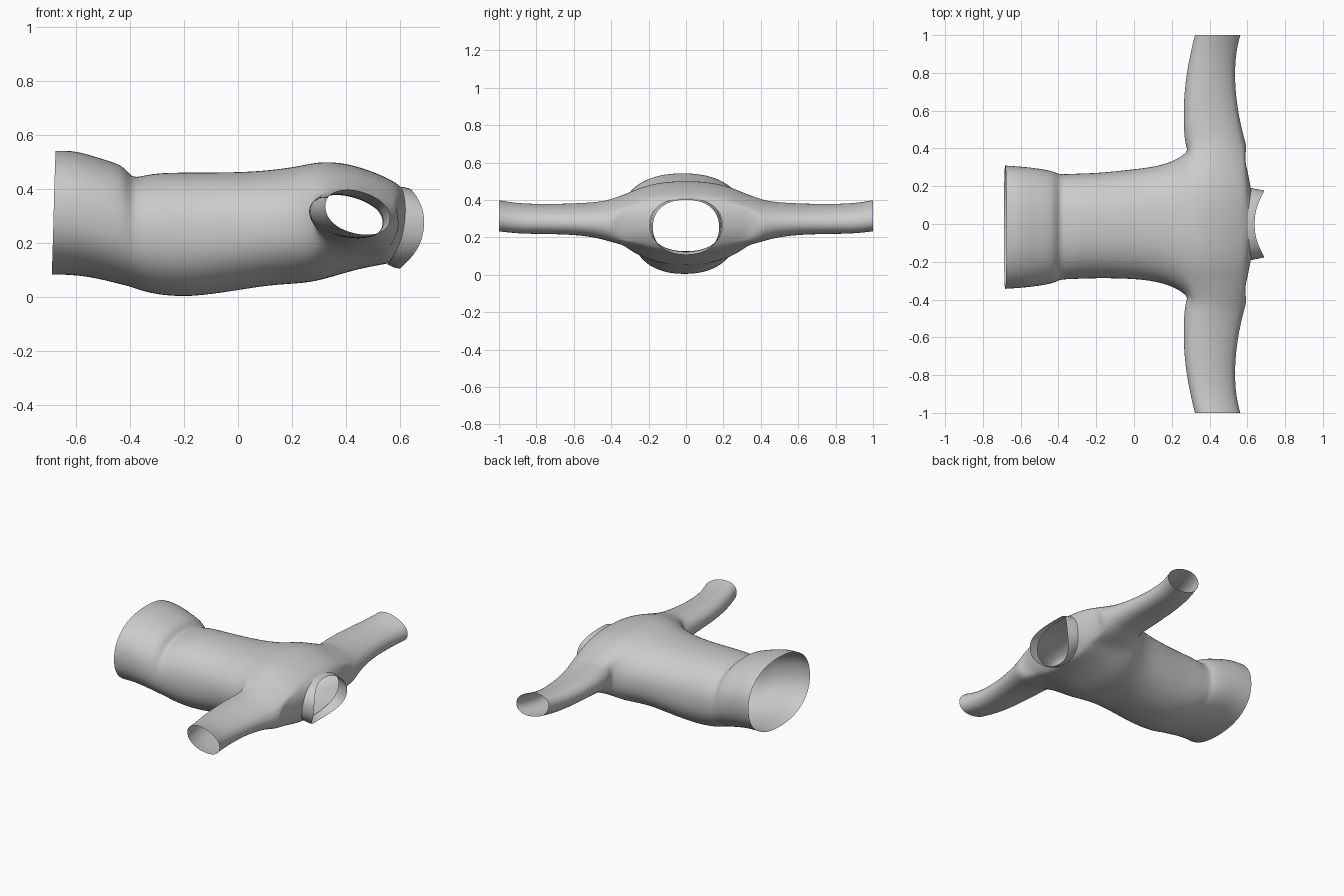
import bpy, bmesh
from math import sin, cos, pi, atan2, copysign

if "Cube" in bpy.data.objects:
    bpy.data.objects.remove(bpy.data.objects["Cube"])

N = 32      # points round the torso
K = 4       # half-width of the armhole, in points


def power(v, n):
    return copysign(abs(v) ** (2 / n), v)


def body_ring(bm, x, yc, hy, z0, z1, tilt=0.0, bend=0.0, n=2.25):
    """Cross-section in YZ; tilt/bend push its top and sides along x."""
    ring = []
    for j in range(N):
        c, s = cos(2 * pi * j / N), sin(2 * pi * j / N)
        ring.append(bm.verts.new((x + tilt * s + bend * c * c,
                                  yc + hy * power(c, n),
                                  (z0 + z1) / 2 + (z1 - z0) / 2 * power(s, n))))
    return ring


def bridge(bm, a, b):
    for j in range(len(a)):
        k = (j + 1) % len(a)
        bm.faces.new((a[j], a[k], b[k], b[j]))


def finish(bm, name):
    bmesh.ops.recalc_face_normals(bm, faces=bm.faces)
    mesh = bpy.data.meshes.new(name)
    bm.to_mesh(mesh)
    bm.free()
    for p in mesh.polygons:
        p.use_smooth = True
    ob = bpy.data.objects.new(name, mesh)
    bpy.context.collection.objects.link(ob)
    sub = ob.modifiers.new("smooth", 'SUBSURF')
    sub.levels = sub.render_levels = 2
    return ob


# Torso: x, y centre, half width, z bottom, z top, tilt, bend
TORSO = [
    (-.682, -.017, .328, .083, .543, .007, 0),
    (-.60, -.017, .323, .083, .545, 0, 0),
    (-.50, -.017, .312, .065, .512, 0, 0),
    (-.425, -.017, .297, .045, .490, 0, 0),
    (-.40, -.017, .283, .040, .452, 0, 0),
    (-.375, -.015, .279, .030, .443, 0, 0),
    (-.31, -.012, .280, .010, .462, 0, 0),
    (-.18, -.008, .279, -.002, .463, 0, 0),
    (0, 0, .291, .026, .463, 0, 0),
    (.12, 0, .305, .045, .471, 0, 0),
    (.22, 0, .338, .050, .485, 0, 0),
    (.285, 0, .385, .058, .500, 0, 0),
    (.35, 0, .400, .076, .503, 0, 0),
    (.43, 0, .405, .100, .490, 0, 0),
    (.51, 0, .395, .115, .458, .01, 0),
    (.56, 0, .360, .122, .428, .02, .02),
    (.572, 0, .270, .124, .415, .022, .03),
    (.580, 0, .195, .125, .408, .025, .035),
]
A0, A1 = 11, 15     # rings bounding the armholes

# Sleeve: y, x min, x max, z min, z max
SLEEVE = [
    (.40, .275, .602, .170, .405),
    (.46, .262, .582, .195, .390),
    (.60, .258, .550, .215, .380),
    (.75, .268, .534, .218, .377),
    (.90, .295, .538, .220, .380),
    (1.0, .320, .564, .232, .398),
]

bm = bmesh.new()
rings = [body_ring(bm, *r) for r in TORSO]
for i in range(len(rings) - 1):
    for side in (0, N // 2):
        for d in range(-N // 4, N // 4):
            if A0 <= i < A1 and -K <= d < K:
                continue        # armhole opening
            j, k = (side + d) % N, (side + d + 1) % N
            bm.faces.new((rings[i][j], rings[i][k], rings[i + 1][k], rings[i + 1][j]))

# Sleeves grow out of the armhole loops
for side, sign in ((0, 1), (N // 2, -1)):
    at = lambda i, d: rings[i][(side + d * sign) % N]
    loop = ([at(i, -K) for i in range(A0, A1)] + [at(A1, d) for d in range(-K, K)]
            + [at(i, K) for i in range(A1, A0, -1)] + [at(A0, d) for d in range(K, -K, -1)])
    angles = [atan2((v.co.z - .285) / .14, (v.co.x - .43) / .15) for v in loop]
    last = loop
    for y, x0, x1, z0, z1 in SLEEVE:
        new = [bm.verts.new(((x0 + x1) / 2 + (x1 - x0) / 2 * cos(a), sign * y,
                             (z0 + z1) / 2 + (z1 - z0) / 2 * sin(a) - .022 * cos(a)))
               for a in angles]
        bridge(bm, last, new)
        last = new

unused = [v for v in bm.verts if not v.link_faces]
bmesh.ops.delete(bm, geom=unused, context='VERTS')
finish(bm, "shirt_body")

# Collar band standing up round the neck opening
bm = bmesh.new()
COLLAR = [
    (.578, 0, .193, .122, .410, .025, .034),
    (.598, 0, .186, .108, .408, .021, .055),
    (.618, 0, .178, .106, .402, .020, .070),
]
band = [body_ring(bm, *r) for r in COLLAR]
for a, b in zip(band, band[1:]):
    bridge(bm, a, b)
finish(bm, "collar")
